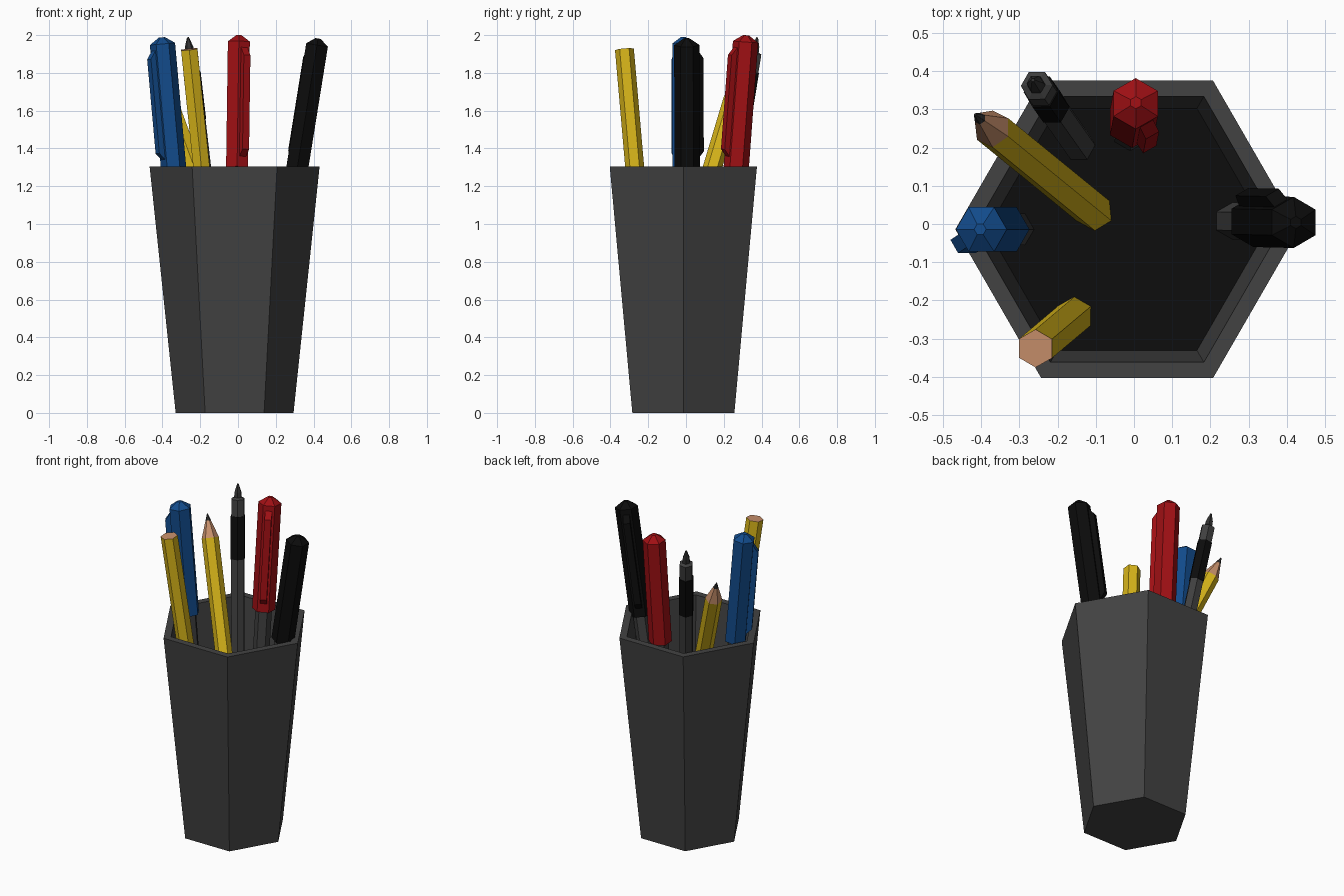
import bpy, bmesh, math
from mathutils import Vector, Matrix

if "Cube" in bpy.data.objects:
    bpy.data.objects.remove(bpy.data.objects["Cube"])


def material(name, rgb):
    m = bpy.data.materials.new(name)
    m.diffuse_color = (*rgb, 1)
    m.use_nodes = True
    m.node_tree.nodes["Principled BSDF"].inputs["Base Color"].default_value = m.diffuse_color
    return m


GREY = material("cup_grey", (0.055, 0.055, 0.055))
DARK = material("interior_black", (0.004, 0.004, 0.004))
BLACK = material("cap_black", (0.0035, 0.0035, 0.0035))
YELLOW = material("pencil_yellow", (0.68, 0.46, 0.01))
WOOD = material("bare_wood", (0.58, 0.28, 0.15))
LEAD = material("lead_grey", (0.03, 0.03, 0.03))
BLUE = material("cap_blue", (0.006, 0.07, 0.26))
RED = material("cap_red", (0.35, 0.005, 0.007))
BARREL = material("barrel_grey", (0.05, 0.05, 0.05))


def finish(name, bm, mats):
    bmesh.ops.recalc_face_normals(bm, faces=bm.faces)
    me = bpy.data.meshes.new(name)
    bm.to_mesh(me)
    bm.free()
    for m in mats:
        me.materials.append(m)
    ob = bpy.data.objects.new(name, me)
    bpy.context.collection.objects.link(ob)
    return ob


def hexagon(name, profile, mats, frame, turn=0):
    """Six-sided turned shape: profile is (height, radius), mats has one
    material per band, plus one for each end face."""
    bm = bmesh.new()
    used = list(dict.fromkeys(mats))
    rings = []
    for h, r in profile:
        ring = []
        for i in range(6):
            a = math.radians(60 * i + turn)
            ring.append(bm.verts.new(
                frame @ Vector((r * math.cos(a), r * math.sin(a), h))))
        rings.append(ring)
    bm.faces.new(rings[0]).material_index = used.index(mats[0])
    for a, b, m in zip(rings, rings[1:], mats[1:]):
        for i in range(6):
            j = (i + 1) % 6
            bm.faces.new((a[i], a[j], b[j], b[i])).material_index = used.index(m)
    bm.faces.new(rings[-1]).material_index = used.index(mats[-1])
    return finish(name, bm, used)


def lean(top, base):
    """Frame with its origin at the top and z along the leaning axis."""
    top, base = Vector(top), Vector(base)
    z = (top - base).normalized()
    y = z.cross(Vector((1, 0, 0))).normalized()
    x = y.cross(z)
    return Matrix.Translation(top) @ Matrix((x, y, z)).transposed().to_4x4()


def clip(name, mat, frame, angle):
    """Pocket clip: a bevel-ended bar on one flat of the cap."""
    bm = bmesh.new()
    side = [(0.045, -0.05), (0.09, -0.11), (0.09, -0.61), (0.045, -0.66)]
    rot = frame @ Matrix.Rotation(math.radians(angle), 4, 'Z')
    f = bm.faces.new([bm.verts.new(rot @ Vector((x, -0.02, z))) for x, z in side])
    ext = bmesh.ops.extrude_face_region(bm, geom=[f])
    move = (rot.to_3x3() @ Vector((0, 1, 0))) * 0.04
    bmesh.ops.translate(bm, vec=move,
                        verts=[v for v in ext["geom"] if isinstance(v, bmesh.types.BMVert)])
    finish(name, bm, [mat])


# Cup: outer wall, rim, inner wall and raised dark floor
hexagon("cup", [(0, 0.312), (1.305, 0.45), (1.305, 0.402), (0.95, 0.366)],
        [GREY, GREY, GREY, GREY, DARK], Matrix.Translation((-0.018, -0.014, 0)))

# Capped pens: domed cap, slim barrel and clip
for colour, mat, top, base, turn, clip_angle in (
        ("blue", BLUE, (-0.403, -0.014, 1.988), (-0.31, -0.014, 0.95), 0, 210),
        ("red", RED, (0.005, 0.318, 1.999), (-0.01, 0.24, 0.95), 30, 300),
        ("black", BLACK, (0.424, 0.004, 1.982), (0.258, 0.008, 0.95), 30, 120)):
    fr = lean(top, base)
    hexagon(colour + "_pen_cap", [(-0.70, 0.067), (-0.035, 0.067), (0, 0.016)],
            [mat] * 4, fr, turn)
    hexagon(colour + "_pen_barrel", [(-1.12, 0.048), (-0.69, 0.048)],
            [BARREL] * 3, fr, turn)
    clip(colour + "_pen_clip", mat, fr, clip_angle)

# Unsharpened pencil with a bare wood end
hexagon("flat_pencil", [(-1.05, 0.05), (0, 0.05)], [YELLOW, YELLOW, WOOD],
        lean((-0.258, -0.326, 1.925), (-0.157, -0.241, 0.95)), 30)

# Sharpened pencil with wood cone and lead point
hexagon("sharp_pencil", [(-1.0, 0.05), (-0.14, 0.05), (-0.04, 0.016), (0, 0.003)],
        [YELLOW, YELLOW, WOOD, LEAD, LEAD],
        lean((-0.417, 0.287, 1.79), (-0.108, 0.035, 0.95)), 30)

# Fine-tip pen: cone tip, grey collar, black grip, grey barrel
hexagon("fine_pen",
        [(-1.13, 0.043), (-0.446, 0.043), (-0.446, 0.046), (-0.19, 0.046),
         (-0.19, 0.042), (-0.09, 0.042), (-0.08, 0.024), (-0.05, 0.022), (0, 0.005)],
        [BARREL, BARREL, BLACK, BLACK, BLACK, BARREL, BARREL, LEAD, LEAD, LEAD],
        lean((-0.265, 0.377, 1.988), (-0.145, 0.207, 0.95)), 0)
